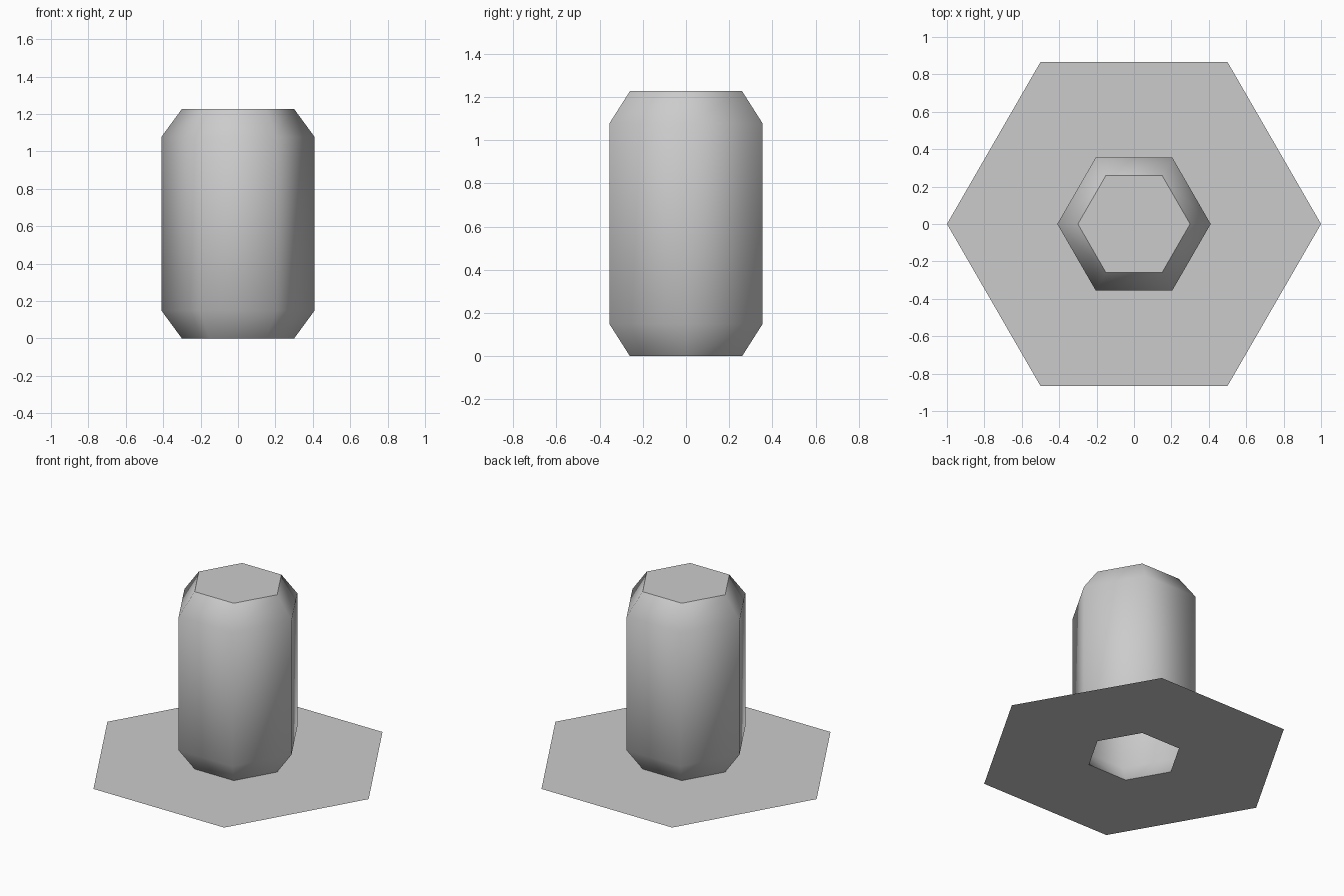
import bpy
import math

SIDES = 6

cube = bpy.data.objects.get("Cube")
if cube:
    bpy.data.objects.remove(cube, do_unlink=True)

grey = bpy.data.materials.new("plain_grey")
grey.use_nodes = True
colour = (0.6, 0.6, 0.6, 1)
grey.diffuse_color = colour
grey.node_tree.nodes["Principled BSDF"].inputs["Base Color"].default_value = colour


def ring(radius, z):
    """Corners of a level hexagon with two corners on the x axis."""
    turn = math.tau / SIDES
    return [(radius * math.cos(i * turn), radius * math.sin(i * turn), z)
            for i in range(SIDES)]


def make_part(name, profile, smooth=False):
    """Join hexagons along a (radius, z) profile; a single one is filled."""
    verts = [p for radius, z in profile for p in ring(radius, z)]
    faces = []
    for level in range(len(profile) - 1):
        a, b = level * SIDES, (level + 1) * SIDES
        for i in range(SIDES):
            j = (i + 1) % SIDES
            faces.append((a + i, a + j, b + j, b + i))
    if len(profile) == 1:
        faces.append(tuple(range(SIDES)))
    mesh = bpy.data.meshes.new(name)
    mesh.from_pydata(verts, [], faces)
    mesh.materials.append(grey)
    for poly in mesh.polygons:
        poly.use_smooth = smooth
    mesh.update()
    obj = bpy.data.objects.new(name, mesh)
    bpy.context.collection.objects.link(obj)
    return obj


# Flat base sheet with a hexagonal opening, facing up
make_part("base_flange", [(1.0, 0), (0.3, 0)])

# Hollow smooth-shaded column with sloped ends, open underneath
make_part("column_shell",
          [(0.3, 0), (0.41, 0.15), (0.41, 1.077), (0.3, 1.227)], smooth=True)

# Flat lid with a crisp rim
make_part("column_lid", [(0.3, 1.227)])
